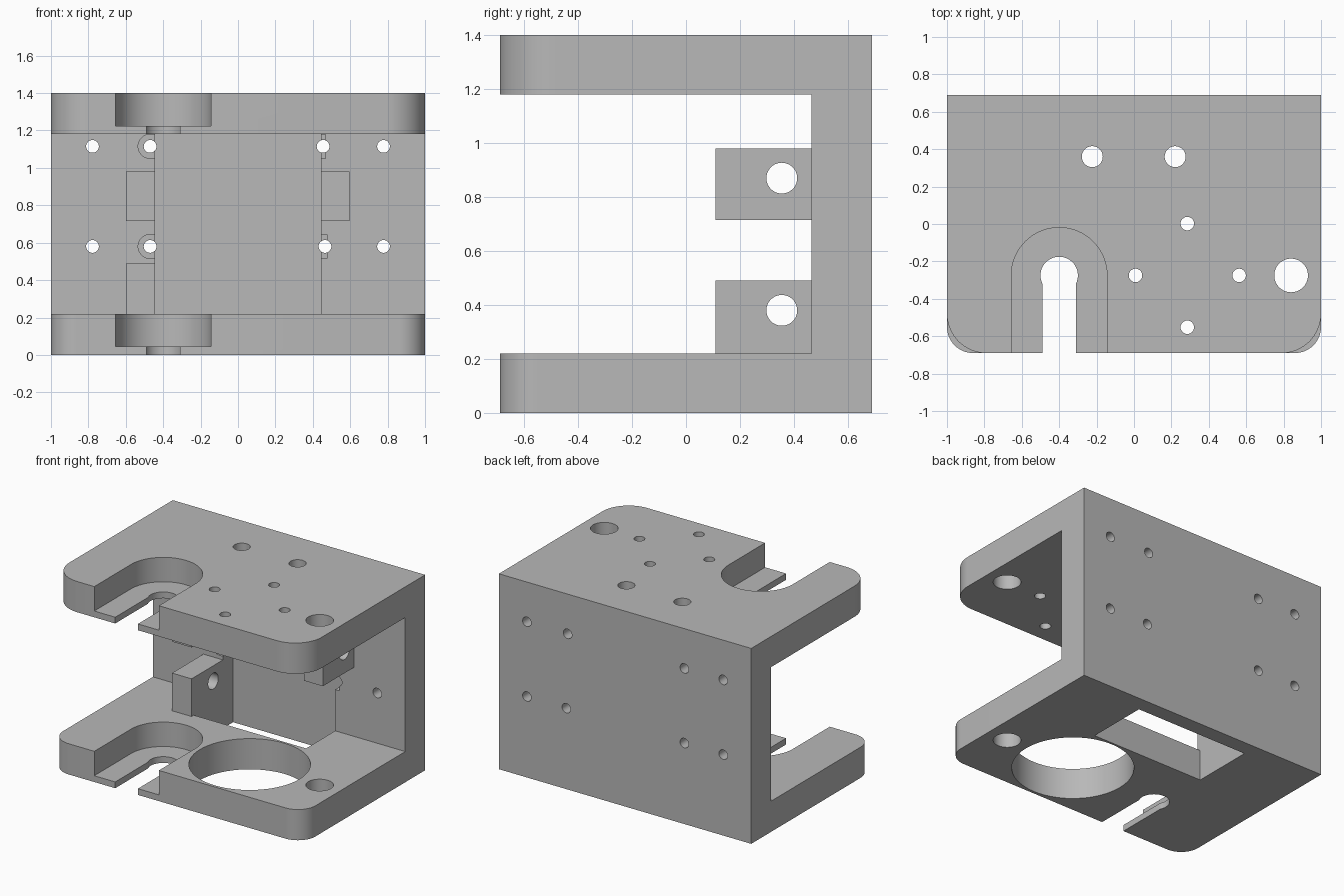
import bpy, bmesh
from mathutils import Matrix, Vector

cube = bpy.data.objects.get("Cube")
if cube:
    bpy.data.objects.remove(cube, do_unlink=True)

grey = bpy.data.materials.new("plain grey")
grey.use_nodes = True
grey.diffuse_color = (0.48, 0.48, 0.48, 1)
grey.node_tree.nodes["Principled BSDF"].inputs["Base Color"].default_value = (0.48, 0.48, 0.48, 1)


def add_object(name, bm):
    bmesh.ops.recalc_face_normals(bm, faces=bm.faces)
    mesh = bpy.data.meshes.new(name)
    bm.to_mesh(mesh)
    bm.free()
    mesh.materials.append(grey)
    obj = bpy.data.objects.new(name, mesh)
    bpy.context.collection.objects.link(obj)
    return obj


def box(name, x, y, z):
    """Box from three (low, high) ranges."""
    bm = bmesh.new()
    size = Vector((x[1] - x[0], y[1] - y[0], z[1] - z[0]))
    centre = Vector((sum(x), sum(y), sum(z))) / 2
    bmesh.ops.create_cube(bm, size=1, matrix=Matrix.Translation(centre) @ Matrix.Diagonal(size).to_4x4())
    return add_object(name, bm)


def rod(name, axis, centre, radius, length):
    """Cylinder along one axis."""
    bm = bmesh.new()
    turn = Vector((0, 0, 1)).rotation_difference(axis).to_matrix().to_4x4()
    bmesh.ops.create_cone(bm, cap_ends=True, segments=64, radius1=radius, radius2=radius,
                          depth=length, matrix=Matrix.Translation(centre) @ turn)
    return add_object(name, bm)


def combine(target, tool, operation):
    """Apply a boolean and discard the tool."""
    tool.hide_render = True
    mod = target.modifiers.new("combine", "BOOLEAN")
    mod.operation, mod.solver, mod.object = operation, "EXACT", tool
    graph = bpy.context.evaluated_depsgraph_get()
    mesh = bpy.data.meshes.new_from_object(target.evaluated_get(graph))
    target.modifiers.clear()
    target.data = mesh
    bpy.data.objects.remove(tool, do_unlink=True)


X, Y, Z = Vector((1, 0, 0)), Vector((0, 1, 0)), Vector((0, 0, 1))
FRONT, BACK, WALL = -0.69, 0.69, 0.465
FLOOR, CEILING, TOP = 0.22, 1.18, 1.4

# C-shaped body, extruded sideways
profile = [(FRONT, 0), (BACK, 0), (BACK, TOP), (FRONT, TOP),
           (FRONT, CEILING), (WALL, CEILING), (WALL, FLOOR), (FRONT, FLOOR)]
bm = bmesh.new()
face = bm.faces.new([bm.verts.new((-1, y, z)) for y, z in profile])
extruded = bmesh.ops.extrude_face_region(bm, geom=[face])["geom"]
bmesh.ops.translate(bm, vec=(2, 0, 0), verts=[g for g in extruded if isinstance(g, bmesh.types.BMVert)])

# Rounded front corners, larger on the top plate
for upper, radius in ((True, 0.21), (False, 0.14)):
    corners = [e for e in bm.edges
               if all(abs(v.co.y - FRONT) < 0.001 and (v.co.z > 0.7) == upper for v in e.verts)
               and abs(e.verts[0].co.x - e.verts[1].co.x) < 0.001]
    bmesh.ops.bevel(bm, geom=corners, offset=radius, segments=16, profile=0.5, affect="EDGES")
body = add_object("bracket_body", bm)

# Drilled lugs beside the recess
for x, z in (((-0.6, -0.445), (0.715, 0.98)), ((0.445, 0.595), (0.715, 0.98)),
             ((-0.6, -0.445), (0.1, 0.49))):
    combine(body, box("lug", x, (0.11, 0.52), z), "UNION")
for z in (0.38, 0.87):
    combine(body, rod("lug_bore", X, (0, 0.355, z), 0.057, 1.6), "DIFFERENCE")

# Back wall recess, open through the floor
combine(body, box("recess", (-0.445, 0.445), (0.135, 0.58), (-0.1, CEILING)), "DIFFERENCE")

# Stepped keyhole slots in both plates
for base, top in ((0, FLOOR), (CEILING, TOP)):
    step, high, low = base + 0.045, top + 0.05, base - 0.05
    middle, depth = (step + high) / 2, high - step
    combine(body, rod("pocket_end", Z, (-0.4, -0.275, middle), 0.256, depth), "DIFFERENCE")
    combine(body, box("pocket", (-0.656, -0.144), (-0.8, -0.275), (step, high)), "DIFFERENCE")
    combine(body, rod("slot_end", Z, (-0.4, -0.275, base), 0.1, 0.3), "DIFFERENCE")
    combine(body, box("slot", (-0.49, -0.31), (-0.8, -0.275), (low, step + 0.05)), "DIFFERENCE")
    combine(body, rod("post_hole", Z, (0.84, -0.275, middle), 0.09, 0.5), "DIFFERENCE")

# Large bore in the floor with four screw holes above it
cx, cy, pitch = 0.285, -0.275, 0.277
combine(body, rod("large_bore", Z, (cx, cy, 0.1), 0.395, 0.5), "DIFFERENCE")
for dx, dy in ((1, 0), (-1, 0), (0, 1), (0, -1)):
    spot = (cx + dx * pitch, cy + dy * pitch, TOP)
    combine(body, rod("screw_hole", Z, spot, 0.036, 0.6), "DIFFERENCE")
for x in (-0.223, 0.22):
    combine(body, rod("rear_hole", Z, (x, 0.36, TOP), 0.056, 0.6), "DIFFERENCE")

# Back wall screw holes and head clearances
for z, inner in ((0.58, 0.465), (1.115, 0.455)):
    combine(body, rod("clearance_end", Y, (-0.47, 0.47, z), 0.064, 0.14), "DIFFERENCE")
    combine(body, box("clearance", (-0.47, inner + 0.012), (0.4, 0.54), (z - 0.064, z + 0.064)), "DIFFERENCE")
    for x in (-0.778, -0.47, inner, 0.778):
        combine(body, rod("wall_hole", Y, (x, 0.6, z), 0.034, 0.5), "DIFFERENCE")

# Smooth curved walls, crisp edges
bpy.ops.object.select_all(action="DESELECT")
body.select_set(True)
bpy.context.view_layer.objects.active = body
bpy.ops.object.shade_smooth_by_angle(angle=0.5)
